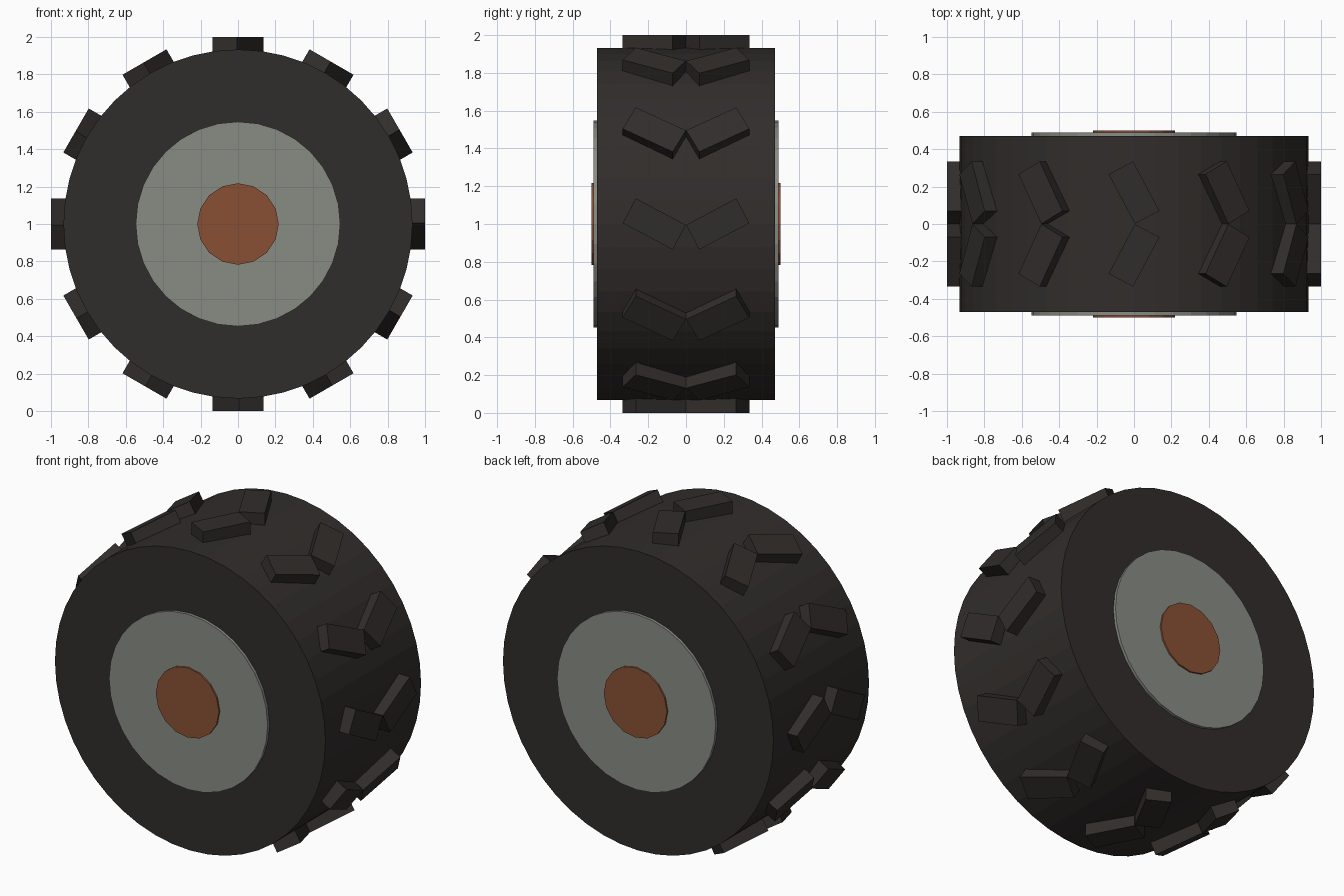
import bpy, bmesh
from math import pi, radians
from mathutils import Matrix, Vector

if "Cube" in bpy.data.objects:
    bpy.data.objects.remove(bpy.data.objects["Cube"])

CENTRE = Matrix.Translation((0, 0, 1))


def material(name, rgb):
    mat = bpy.data.materials.new(name)
    mat.diffuse_color = (*rgb, 1)
    mat.use_nodes = True
    mat.node_tree.nodes["Principled BSDF"].inputs["Base Color"].default_value = mat.diffuse_color
    return mat


def add_object(name, bm, mat):
    bm.transform(CENTRE)
    mesh = bpy.data.meshes.new(name)
    bm.to_mesh(mesh)
    bm.free()
    mesh.materials.append(mat)
    obj = bpy.data.objects.new(name, mesh)
    bpy.context.collection.objects.link(obj)
    return obj


def disc(name, radius, half_width, sides, mat):
    """Flat-shaded cylinder lying along the y axle."""
    bm = bmesh.new()
    bmesh.ops.create_cone(bm, cap_ends=True, segments=sides, radius1=radius,
                          radius2=radius, depth=2 * half_width,
                          matrix=Matrix.Rotation(pi / 2, 4, 'X'))
    return add_object(name, bm, mat)


rubber = material("rubber", (0.03, 0.026, 0.024))
metal = material("rim_grey", (0.25, 0.26, 0.23))
rust = material("hub_rust", (0.25, 0.08, 0.035))

# Tyre body, rim and hub, each standing slightly proud of the last
disc("tyre", 0.933, 0.471, 48, rubber)
disc("rim", 0.547, 0.489, 32, metal)
disc("hub", 0.218, 0.499, 16, rust)

# Chevron tread: twelve pairs of slanted blocks around the tyre
bm = bmesh.new()
LUGS = 12
inner, outer = 0.86, 1.0
for i in range(LUGS):
    around = Matrix.Rotation(-2 * pi * i / LUGS, 4, 'Y')
    for side in (-1, 1):
        place = Matrix.Translation(((inner + outer) / 2, side * 0.168, 0))
        slant = Matrix.Rotation(side * radians(28), 4, 'X')
        size = Matrix.Diagonal(Vector((outer - inner, 0.30, 0.148, 1)))
        bmesh.ops.create_cube(bm, size=1, matrix=around @ place @ slant @ size)
add_object("tread_lugs", bm, rubber)
